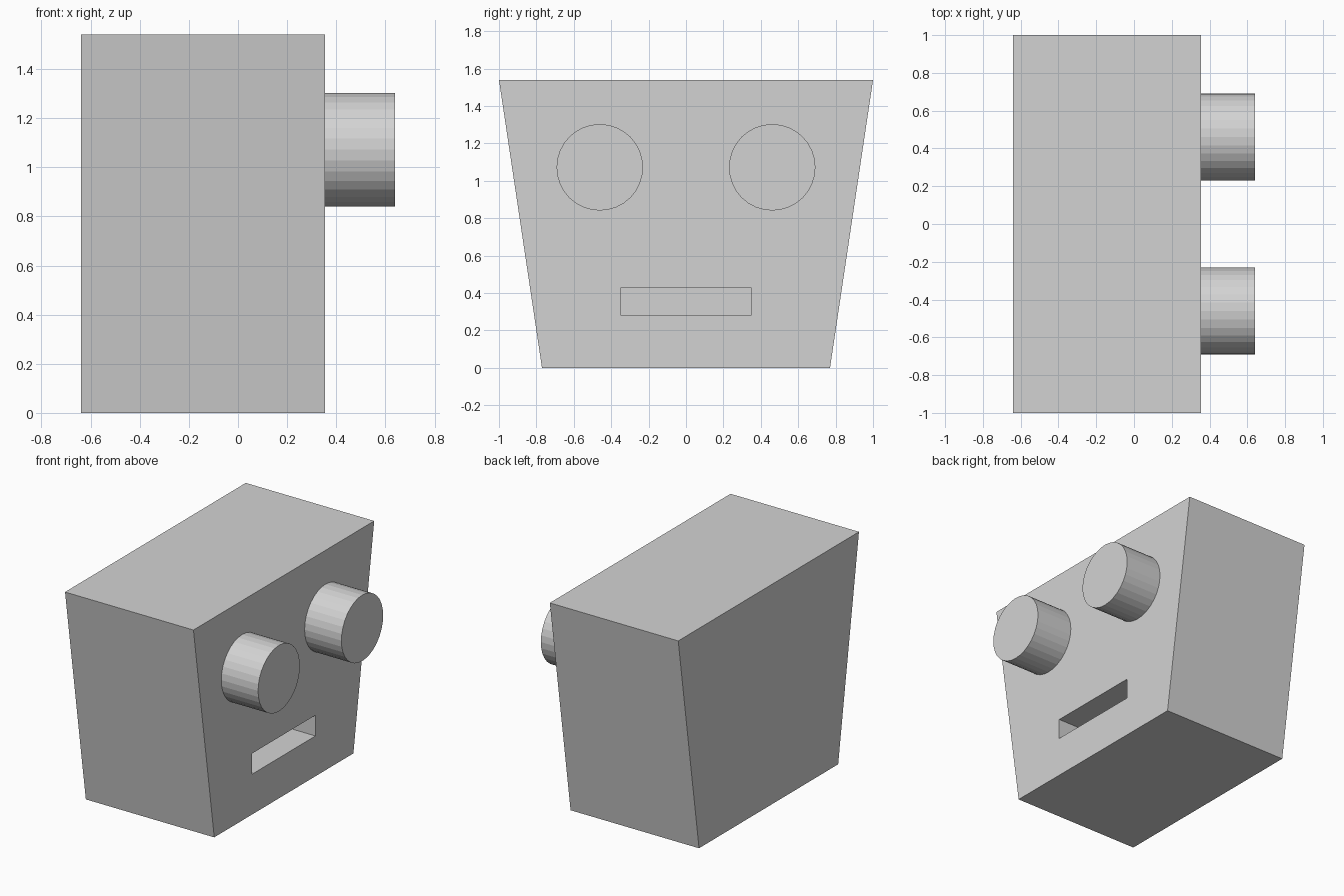
import bpy, bmesh, math
from mathutils import Matrix

if "Cube" in bpy.data.objects:
    bpy.data.objects.remove(bpy.data.objects["Cube"])

grey = bpy.data.materials.new("light grey")
grey.diffuse_color = (0.65, 0.65, 0.65, 1)
grey.use_nodes = True
grey.node_tree.nodes["Principled BSDF"].inputs["Base Color"].default_value = grey.diffuse_color

X0, X1 = -0.64, 0.355      # back and face planes of the head


def add_object(name, bm):
    bmesh.ops.recalc_face_normals(bm, faces=bm.faces)
    mesh = bpy.data.meshes.new(name)
    bm.to_mesh(mesh)
    bm.free()
    mesh.materials.append(grey)
    obj = bpy.data.objects.new(name, mesh)
    bpy.context.collection.objects.link(obj)
    return obj


# Head: trapezoid profile extruded along x
bm = bmesh.new()
profile = [(-0.77, 0), (0.77, 0), (1, 1.54), (-1, 1.54)]
base = bm.faces.new([bm.verts.new((X0, y, z)) for y, z in profile])
ext = bmesh.ops.extrude_face_region(bm, geom=[base], use_keep_orig=True)
bmesh.ops.translate(bm, vec=(X1 - X0, 0, 0),
                    verts=[v for v in ext["geom"] if isinstance(v, bmesh.types.BMVert)])
head = add_object("head", bm)

# Mouth slot cut into the face
depth = 0.28
bm = bmesh.new()
bmesh.ops.create_cube(bm, size=1, matrix=Matrix.Translation((X1, 0, 0.355))
                      @ Matrix.Diagonal((2 * depth, 0.70, 0.145, 1)))
cutter = add_object("mouth_cutter", bm)
cutter.hide_render = True
cutter.hide_set(True)
cut = head.modifiers.new("mouth", "BOOLEAN")
cut.operation = 'DIFFERENCE'
cut.solver = 'EXACT'
cut.object = cutter

# Eyes: cylinders standing out of the face
for side, label in ((-1, "left"), (1, "right")):
    bm = bmesh.new()
    length = 0.64 - X1
    bmesh.ops.create_cone(bm, cap_ends=True, segments=32, radius1=0.231, radius2=0.231,
                          depth=length,
                          matrix=Matrix.Translation((X1 + length / 2, side * 0.461, 1.072))
                          @ Matrix.Rotation(math.radians(90), 4, 'Y'))
    add_object(label + "_eye", bm)
